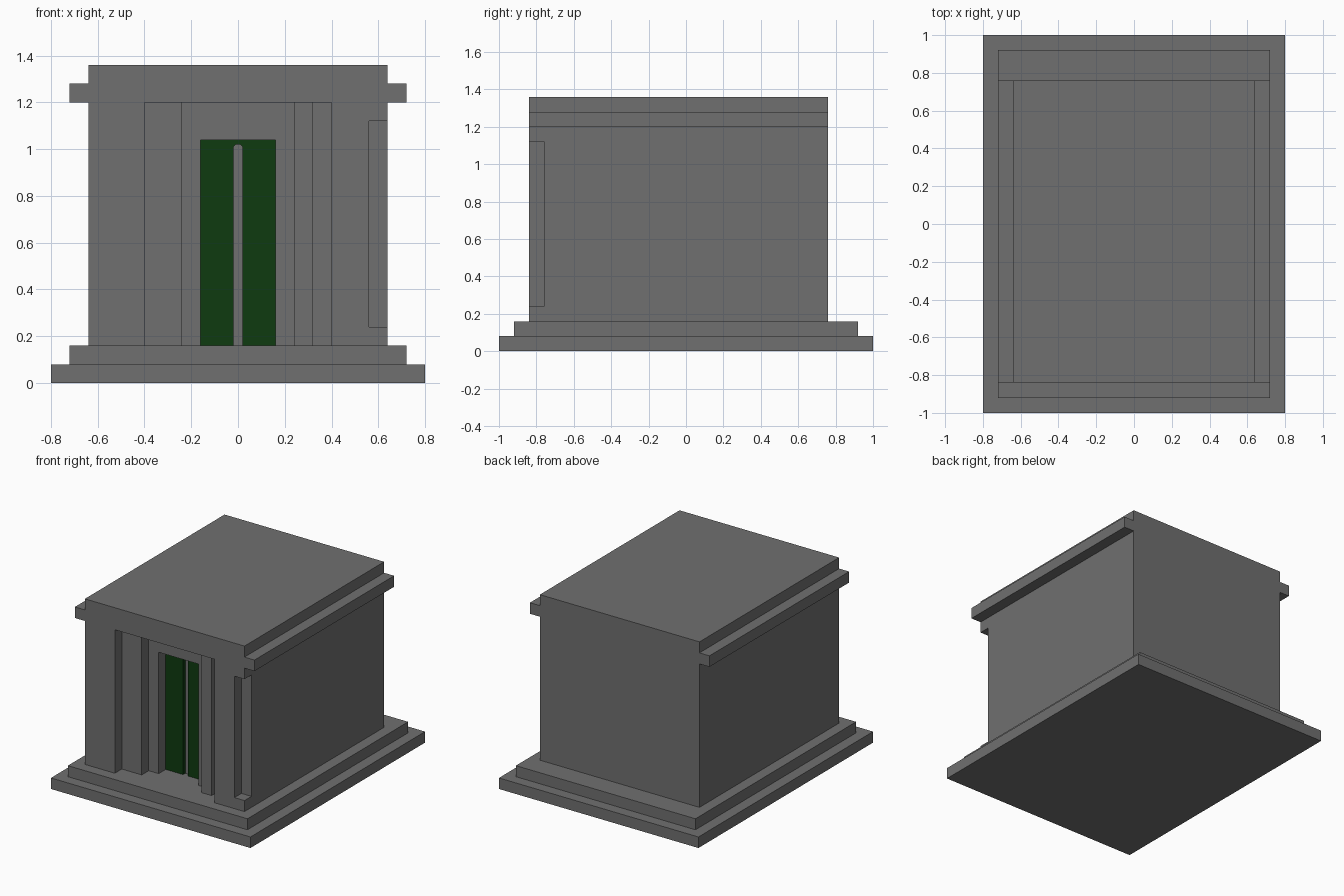
import bpy, bmesh
from mathutils import Vector

if "Cube" in bpy.data.objects:
    bpy.data.objects.remove(bpy.data.objects["Cube"])


def material(name, rgb):
    m = bpy.data.materials.new(name)
    m.diffuse_color = (*rgb, 1)
    m.use_nodes = True
    m.node_tree.nodes["Principled BSDF"].inputs["Base Color"].default_value = m.diffuse_color
    return m


STONE = material("grey stone", (0.16, 0.16, 0.16))
GREEN = material("dark green", (0.0045, 0.043, 0.005))


def prism(name, points, direction, mat):
    """Extrude a planar outline of 3D points along a vector."""
    bm = bmesh.new()
    face = bm.faces.new([bm.verts.new(p) for p in points])
    out = bmesh.ops.extrude_face_region(bm, geom=[face], use_keep_orig=True)
    moved = [v for v in out["geom"] if isinstance(v, bmesh.types.BMVert)]
    bmesh.ops.translate(bm, verts=moved, vec=Vector(direction))
    bmesh.ops.recalc_face_normals(bm, faces=bm.faces)
    mesh = bpy.data.meshes.new(name)
    bm.to_mesh(mesh)
    bm.free()
    mesh.materials.append(mat)
    ob = bpy.data.objects.new(name, mesh)
    bpy.context.collection.objects.link(ob)
    return ob


def box(name, x0, x1, y0, y1, z0, z1, mat=STONE):
    outline = [(x0, y0, z0), (x1, y0, z0), (x1, y1, z0), (x0, y1, z0)]
    return prism(name, outline, (0, 0, z1 - z0), mat)


def carve(target, cutter):
    """Subtract the cutter from the target and remove it."""
    mod = target.modifiers.new("carve", "BOOLEAN")
    mod.operation, mod.solver, mod.object = "DIFFERENCE", "EXACT", cutter
    bpy.context.view_layer.objects.active = target
    bpy.ops.object.modifier_apply(modifier=mod.name)
    bpy.data.objects.remove(cutter)


# Stepped base
box("lower_step", -0.8, 0.8, -1, 1, 0, 0.08)
box("upper_step", -0.72, 0.72, -0.92, 0.92, 0.08, 0.16)

# Main block
body = box("body", -0.64, 0.64, -0.84, 0.76, 0.16, 1.36)

# Stepped entrance recess, with a deeper slit on the right
plan = [(-0.4, -0.95), (0.4, -0.95), (0.4, -0.68), (0.32, -0.68),
        (0.32, -0.76), (0.24, -0.76), (0.24, -0.68), (-0.24, -0.68),
        (-0.24, -0.76), (-0.4, -0.76)]
carve(body, prism("recess_cutter", [(x, y, 0.1) for x, y in plan],
                  (0, 0, 1.1), STONE))

# Doorway and broken front right corner
carve(body, box("doorway_cutter", -0.16, 0.16, -0.75, -0.575, 0.1, 1.04))
carve(body, box("corner_cutter", 0.56, 0.75, -0.95, -0.76, 0.24, 1.12))

# Green double door with a narrow central slot
half = [(0.01, 1.02), (0.02, 1.01), (0.02, 0.16), (0.16, 0.16), (0.16, 1.04)]
outline = half + [(-x, z) for x, z in reversed(half)]
prism("door", [(x, -0.6, z) for x, z in outline], (0, 0.025, 0), GREEN)

# Side cornices
for side, x0 in (("left", -0.72), ("right", 0.64)):
    box(side + "_cornice", x0, x0 + 0.08, -0.84, 0.76, 1.2, 1.28)
